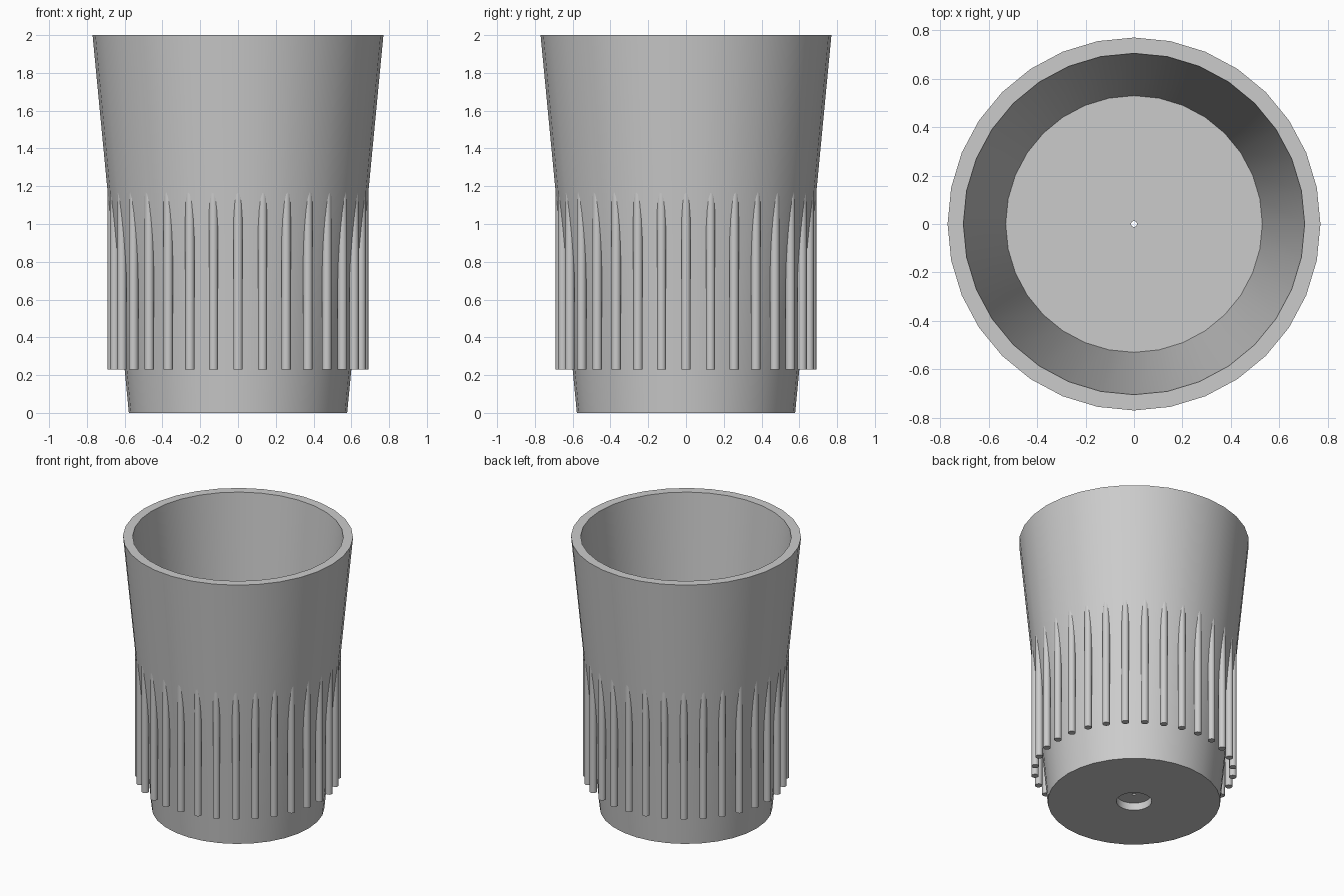
import bpy, bmesh
from math import sin, cos, tau

SIDES = 32
cube = bpy.data.objects.get("Cube")
if cube:
    bpy.data.objects.remove(cube, do_unlink=True)

grey = bpy.data.materials.new("light grey")
grey.use_nodes = True
grey.diffuse_color = (0.6, 0.6, 0.6, 1)
grey.node_tree.nodes["Principled BSDF"].inputs["Base Color"].default_value = (0.6, 0.6, 0.6, 1)


def finish(bm, name):
    """Turn a bmesh into a named, coloured, smooth-shaded object."""
    bmesh.ops.recalc_face_normals(bm, faces=bm.faces)
    mesh = bpy.data.meshes.new(name)
    bm.to_mesh(mesh)
    bm.free()
    mesh.materials.append(grey)
    obj = bpy.data.objects.new(name, mesh)
    bpy.context.collection.objects.link(obj)
    bpy.ops.object.select_all(action='DESELECT')
    obj.select_set(True)
    bpy.context.view_layer.objects.active = obj
    bpy.ops.object.shade_smooth_by_angle(angle=0.52)
    return obj


# Cup: closed profile of (radius, height) turned round the z axis,
# with a shallow recess under the base and a pinhole through the floor
profile = [(0.77, 2), (0.705, 2), (0.53, 0.17), (0.012, 0.17),
           (0.012, 0.055), (0.118, 0.055), (0.118, 0), (0.578, 0)]
bm = bmesh.new()
rings = [[bm.verts.new((r * cos(tau * i / SIDES), r * sin(tau * i / SIDES), z))
          for i in range(SIDES)] for r, z in profile]
for a, b in zip(rings, rings[1:] + rings[:1]):
    for i in range(SIDES):
        j = (i + 1) % SIDES
        bm.faces.new((a[i], a[j], b[j], b[i]))
finish(bm, "cup")

# Grip ribs: upright rods that run into the flared wall at the top
bottom, top, ring_radius = 0.23, 1.2, 0.665
bm = bmesh.new()
for i in range(SIDES):
    angle = tau * i / SIDES
    rod = bmesh.ops.create_cone(bm, cap_ends=True, segments=16, radius1=0.025,
                                radius2=0.025, depth=top - bottom)
    bmesh.ops.translate(bm, verts=rod["verts"],
                        vec=(ring_radius * cos(angle), ring_radius * sin(angle),
                             (top + bottom) / 2))
finish(bm, "grip_ribs")
